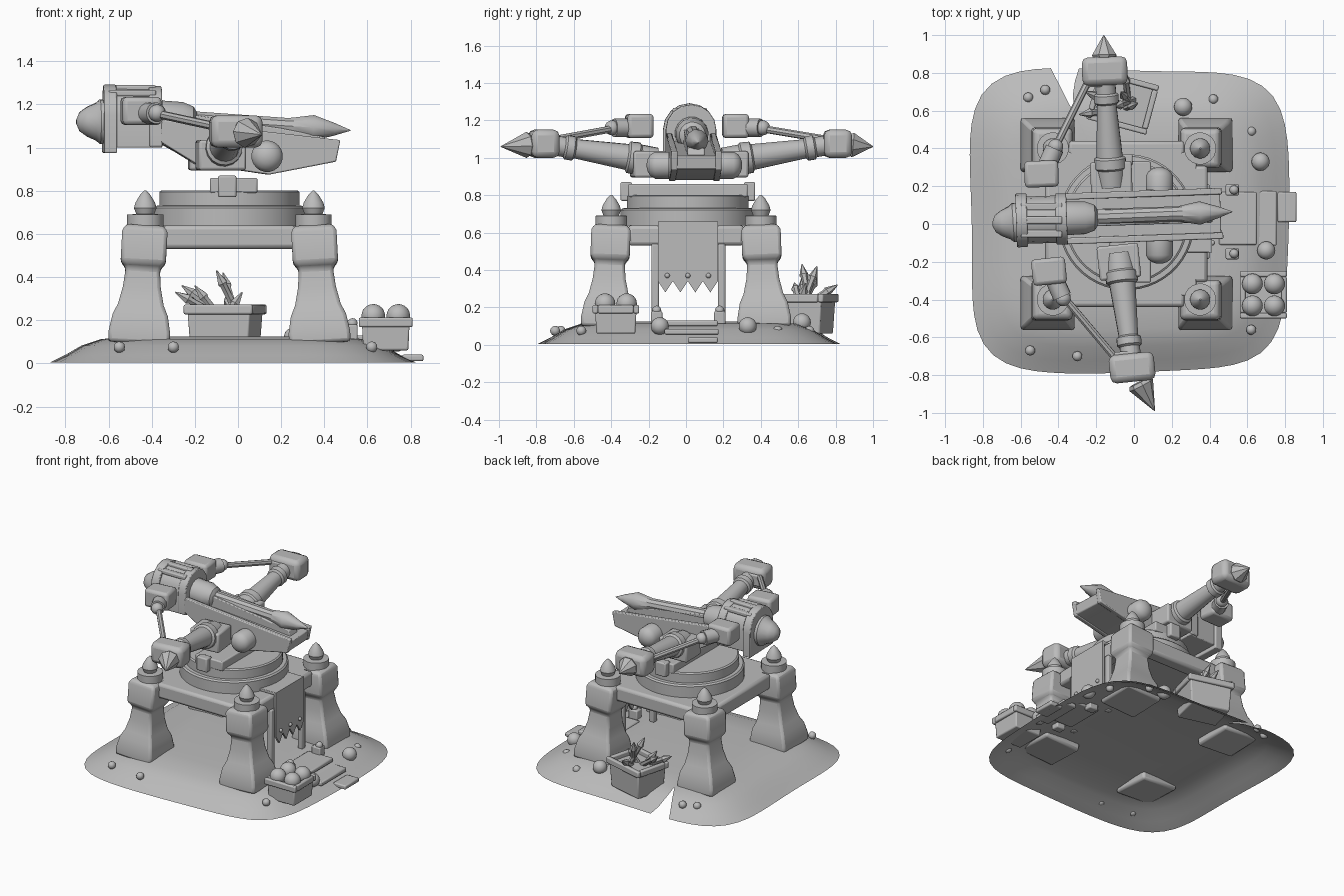
import bpy, bmesh, math, random
from mathutils import Vector, Matrix

if "Cube" in bpy.data.objects:
    bpy.data.objects.remove(bpy.data.objects["Cube"], do_unlink=True)

GREY = (0.5, 0.5, 0.5, 1)
stone = bpy.data.materials.new("plain grey")
stone.use_nodes = True
stone.diffuse_color = GREY
stone.node_tree.nodes["Principled BSDF"].inputs["Base Color"].default_value = GREY


def finish(name, bm, matrix=None, bevel=0, angle=35):
    bmesh.ops.recalc_face_normals(bm, faces=bm.faces)
    mesh = bpy.data.meshes.new(name)
    bm.to_mesh(mesh)
    bm.free()
    mesh.materials.append(stone)
    ob = bpy.data.objects.new(name, mesh)
    bpy.context.collection.objects.link(ob)
    if matrix:
        ob.matrix_world = matrix
    if bevel:
        mod = ob.modifiers.new("bevel", "BEVEL")
        mod.width, mod.segments, mod.limit_method = bevel, 2, 'ANGLE'
    bpy.ops.object.select_all(action='DESELECT')
    ob.select_set(True)
    bpy.context.view_layer.objects.active = ob
    bpy.ops.object.shade_smooth_by_angle(angle=math.radians(angle))
    return ob


def box(name, loc, size, yaw=0, bevel=0.008, taper=1):
    bm = bmesh.new()
    bmesh.ops.create_cube(bm, size=1)
    for v in bm.verts:
        k = taper if v.co.z < 0 else 1
        v.co = Vector((v.co.x * size[0] * k, v.co.y * size[1] * k, v.co.z * size[2]))
    return finish(name, bm, Matrix.Translation(loc) @ Matrix.Rotation(math.radians(yaw), 4, 'Z'), bevel)


def lathe(name, start, toward, profile, segs=20, bevel=0, angle=35):
    """Rings of (distance, radius) from start along the line to toward."""
    bm = bmesh.new()
    k = math.sqrt(2) if segs == 4 else 1
    rings = [[bm.verts.new((r * k * math.cos(a), r * k * math.sin(a), t))
              for a in [math.tau * (i + 0.5) / segs for i in range(segs)]] for t, r in profile]
    for lo, hi in zip(rings, rings[1:]):
        for i in range(segs):
            j = (i + 1) % segs
            bm.faces.new((lo[i], lo[j], hi[j], hi[i]))
    bm.faces.new(rings[0])
    bm.faces.new(rings[-1])
    bmesh.ops.remove_doubles(bm, verts=bm.verts, dist=0.0002)
    turn = Vector((0, 0, 1)).rotation_difference(Vector(toward) - Vector(start))
    return finish(name, bm, Matrix.Translation(start) @ turn.to_matrix().to_4x4(), bevel, angle)


def rod(name, p, q, r, segs=12):
    return lathe(name, p, q, [(0, r), ((Vector(q) - Vector(p)).length, r)], segs)


def ball(name, loc, r, sub=3):
    bm = bmesh.new()
    bmesh.ops.create_icosphere(bm, subdivisions=sub, radius=r)
    return finish(name, bm, Matrix.Translation(loc))


def prism(name, points, depth, to3d, matrix=None, bevel=0.006):
    """Flat outline pushed out to a solid; to3d maps (u, v, w) to a position."""
    bm = bmesh.new()
    a = [bm.verts.new(to3d(u, v, -depth / 2)) for u, v in points]
    b = [bm.verts.new(to3d(u, v, depth / 2)) for u, v in points]
    bm.faces.new(a)
    bm.faces.new(b)
    for i in range(len(a)):
        j = (i + 1) % len(a)
        bm.faces.new((a[i], a[j], b[j], b[i]))
    return finish(name, bm, matrix, bevel)


# Ground mound: an open sheet with a wedge, closing inward, missing at the back
bm = bmesh.new()
N = 80
rings = []
for level, (s, z) in enumerate([(1, 0.005), (0.92, 0.038), (0.83, 0.082), (0.72, 0.113), (0.5, 0.125)]):
    ring = []
    for i in range(N):
        close = {24: 1.9, 25: 0.95}.get(i, 0) * min(level / 3, 1)
        a = math.tau * (i + close) / N
        c, w = math.cos(a), math.sin(a)
        r = (abs(c / 0.84) ** 5 + abs(w / 0.8) ** 5) ** -0.2
        r *= s * (1 + 0.015 * math.sin(3 * a + 1) * s)
        ring.append(bm.verts.new((r * c - 0.03, r * w + 0.02, z)))
    rings.append(ring)
for level, (lo, hi) in enumerate(zip(rings, rings[1:])):
    for i in range(N):
        if level == 3 or i not in (24, 25):
            j = (i + 1) % N
            bm.faces.new((lo[i], lo[j], hi[j], hi[i]))
bm.faces.new(rings[-1])
finish("ground", bm, angle=60)

# Legs with caps and finials
CX = -0.04
leg = [(0, 0.142), (0.05, 0.143), (0.13, 0.128), (0.18, 0.106), (0.26, 0.088), (0.35, 0.079),
       (0.375, 0.105), (0.52, 0.105), (0.55, 0.09)]
finial = [(0, 0.085), (0.06, 0.085), (0.062, 0.042), (0.09, 0.053), (0.115, 0.046), (0.15, 0.025), (0.172, 0.004)]
for sx, side in ((1, "left"), (-1, "right")):
    for sy, end in ((1, "back"), (-1, "front")):
        lathe(f"leg_{end}_{side}", (CX + sx * 0.42, sy * 0.42, 0.09), (CX + sx * 0.39, sy * 0.4, 0.64), leg, 4, 0.016)
        top = (CX + sx * 0.39, sy * 0.4, 0.63)
        lathe(f"finial_{end}_{side}", top, (top[0], top[1], 1), finial)

# Platform and its beams
for s, tag in ((1, "back"), (-1, "front")):
    box(f"beam_{tag}", (CX, s * 0.39, 0.585), (0.62, 0.1, 0.11), bevel=0.02)
for s, tag in ((1, "left"), (-1, "right")):
    box(f"beam_{tag}", (CX + s * 0.38, 0, 0.585), (0.1, 0.62, 0.11), bevel=0.02)
box("platform", (CX, 0, 0.61), (0.74, 0.76, 0.06))

# Turntable
lathe("turntable", (CX, 0.01, 0.63), (CX, 0.01, 1),
      [(0, 0.36), (0.09, 0.36), (0.1, 0.35), (0.101, 0.325), (0.165, 0.325), (0.172, 0.315)], 48)
box("turntable_bar", (-0.02, 0.01, 0.825), (0.22, 0.64, 0.07))
for y in (-0.32, 0.34):
    box("bar_clamp", (-0.05, y, 0.82), (0.085, 0.06, 0.1))

# Stock, seen as a side outline pushed across, with two rails
gun = Matrix.Translation((0, 0.04, 0)) @ Matrix.Rotation(math.radians(2), 4, 'Z')
across = lambda u, v, w: (u, w, v)
along = lambda u, v, w: (w, u, v)
prism("stock", [(-0.38, 1.03), (-0.2, 0.93), (0.14, 0.88), (0.45, 0.94), (0.46, 1.01), (-0.36, 1.09)], 0.22, across, gun)
for y in (-0.118, 0.118):
    prism("stock_rail", [(-0.37, 1.03), (-0.2, 0.925), (0.14, 0.875), (0.45, 0.935), (0.47, 1.035), (-0.36, 1.13)],
          0.034, across, gun @ Matrix.Translation((0, y, 0)))
prism("stock_bed", [(-0.36, 1.06), (0.42, 1.0), (0.4, 1.05), (0.2, 1.09), (-0.2, 1.15), (-0.36, 1.15)], 0.09, across, gun)

# Arched rear housing with bands and a rounded end knob
def arch(r, low):
    return [(-r, low), (r, low)] + [(r * math.cos(a), 1.15 + r * math.sin(a)) for a in [math.pi * i / 8 for i in range(9)]]

rear = gun @ Matrix.Translation((-0.49, 0, 0))
prism("rear_housing", arch(0.125, 1.0), 0.27, along, rear)
for x, r, low in ((-0.105, 0.142, 0.975), (0.105, 0.135, 1.005)):
    prism("housing_band", arch(r, low), 0.06, along, rear @ Matrix.Translation((x, 0, 0)))
for a in (-35, 0, 35):
    t = math.radians(a)
    box("housing_rib", (-0.49, 0.02 + 0.125 * math.sin(t), 1.15 + 0.125 * math.cos(t)), (0.22, 0.04, 0.03))
lathe("rear_knob", (-0.6, 0.01, 1.12), (-0.75, 0, 1.12),
      [(0, 0.105), (0.04, 0.105), (0.06, 0.088), (0.1, 0.07), (0.135, 0.045), (0.15, 0.01)], 16)
lathe("arrow_socket", (-0.36, 0.03, 1.13), (-0.18, 0.035, 1.12),
      [(0, 0.09), (0.1, 0.088), (0.15, 0.07), (0.17, 0.04)], 16)

# Loaded arrow
lathe("arrow", (-0.25, 0.035, 1.13), (0.52, 0.065, 1.08),
      [(0, 0.043), (0.48, 0.04), (0.5, 0.043), (0.6, 0.062), (0.7, 0.03), (0.773, 0.002)], 10)

# Axle with domed drum ends under the stock
rod("axle", (0.13, -0.15, 0.96), (0.14, 0.24, 0.96), 0.05)
for s in (1, -1):
    lathe("axle_drum", (0.135, 0.045 + s * 0.255, 0.96), (0.135, 0.045, 0.96),
          [(0, 0.012), (0.006, 0.035), (0.02, 0.058), (0.045, 0.073), (0.12, 0.073)], 20)

# Bow arms: root, limb, cap, spike, string and string clasp
limb = [(0, 0.075), (0.09, 0.078), (0.1, 0.088), (0.15, 0.085), (0.16, 0.07), (0.44, 0.052),
        (0.45, 0.066), (0.49, 0.066), (0.5, 0.054), (0.6, 0.054)]
arms = {"left": (1, (-0.12, 0.2, 0.98), (-0.155, 0.81, 1.075), (-0.16, 1, 1.06), (-0.49, 0.265, 1.17), 2),
        "right": (-1, (-0.08, -0.16, 0.98), (-0.01, -0.76, 1.075), (0.11, -0.99, 1.06), (-0.45, -0.25, 1.17), 6)}
for side, (s, root, cap, tip, clasp, yaw) in arms.items():
    box(f"bow_root_{side}", (root[0], root[1] + s * 0.04, 0.965), (0.22, 0.18, 0.14), yaw, bevel=0.012)
    lathe(f"bow_limb_{side}", root, cap, limb, 16)
    box(f"bow_cap_{side}", cap, (0.24, 0.15, 0.15), yaw, bevel=0.032)
    base = Vector(cap).lerp(Vector(tip), 0.33)
    lathe(f"bow_spike_{side}", base, tip, [(0, 0.06), (0.02, 0.07), ((Vector(tip) - base).length, 0.002)], 8)
    box(f"string_clasp_{side}", clasp, (0.18, 0.14, 0.13), yaw, bevel=0.02)
    hook = Vector(clasp) + Vector((0.06, s * 0.115, -0.01))
    rod(f"clasp_nut_{side}", hook - Vector((0.03, s * 0.07, 0)), hook + Vector((0.01, s * 0.02, 0)), 0.05)
    ball(f"clasp_ball_{side}", hook + Vector((0.015, s * 0.03, 0)), 0.04)
    rod(f"bow_string_{side}", hook, Vector(cap) + Vector((-0.08, -s * 0.04, 0.02)), 0.02, segs=8)
    box(f"string_anchor_{side}", Vector(cap) + Vector((-0.05, -s * 0.06, 0)), (0.1, 0.05, 0.08), yaw)

# Banner with torn hem, studs, and posts beside it
hem = [(-0.15 + 0.04 * i, 0.28 if i % 2 else 0.34) for i in range(9)]
prism("banner", [(-0.15, 0.66)] + hem + [(0.17, 0.66)], 0.015, along, Matrix.Translation((0.405, 0, 0)), 0)
box("banner_fold", (0.34, 0.01, 0.65), (0.145, 0.32, 0.02), bevel=0.004)
for y in (-0.1, 0.01, 0.12):
    ball("banner_stud", (0.415, y, 0.37), 0.014, 2)
for y in (-0.165, 0.19):
    box("banner_post", (0.38, y, 0.33), (0.04, 0.04, 0.42))
    box("stair_post", (0.52, y * 0.95, 0.13), (0.07, 0.06, 0.1))
    ball("stair_post_knob", (0.53, y * 0.95, 0.185), 0.025, 2)

# Stairs down the mound
for x, y, z, w, d in ((0.55, 0.03, 0.115, 0.2, 0.28), (0.7, 0.03, 0.07, 0.11, 0.29), (0.81, 0.09, 0.025, 0.1, 0.16)):
    box("stair", (x, y, z), (w, d, 0.03))

# Crates: body with a raised rim
def crate(name, loc, w, d, h, yaw, taper):
    m = Matrix.Rotation(math.radians(yaw), 3, 'Z')
    box(name, loc, (w - 0.03, d - 0.03, h), yaw, taper=taper)
    for s in (-1, 1):
        up = Vector((0, 0, h / 2 + 0.01))
        box(name + "_rim", Vector(loc) + up + m @ Vector((0, s * (d / 2 - 0.015), 0)), (w, 0.03, 0.045), yaw)
        box(name + "_rim", Vector(loc) + up + m @ Vector((s * (w / 2 - 0.015), 0, 0)), (0.03, d - 0.06, 0.045), yaw)

crate("ball_crate", (0.685, -0.375, 0.12), 0.25, 0.25, 0.12, 0, 0.95)
for x in (-0.058, 0.058):
    for y in (-0.058, 0.058):
        ball("crate_ball", (0.685 + x, -0.375 + y, 0.22), 0.055)
crate("bolt_crate", (-0.06, 0.645, 0.15), 0.33, 0.27, 0.18, -15, 0.92)

# Spare bolts leaning in the crate
random.seed(4)
for x, y, z in ((-0.29, 0.58, 0.33), (-0.26, 0.7, 0.36), (-0.2, 0.62, 0.36), (-0.1, 0.62, 0.43),
                (-0.07, 0.7, 0.42), (-0.05, 0.81, 0.32), (0.02, 0.64, 0.33)):
    p = Vector((-0.03 + random.uniform(-0.05, 0.05), 0.64 + random.uniform(-0.04, 0.04), 0.2))
    n = (Vector((x, y, z)) - p).length
    lathe("spare_bolt", p, (x, y, z), [(0, 0.018), (n - 0.08, 0.018), (n - 0.065, 0.025), (n, 0.003)], 6)

# Loose balls and pebbles on the mound
for x, y, z in ((0.26, 0.62, 0.12), (0.67, 0.33, 0.1), (0.7, -0.14, 0.1)):
    ball("loose_ball", (x, y, z), 0.048)
for x, y in ((-0.56, 0.67), (-0.47, 0.71), (0.42, 0.66), (0.62, 0.49), (0.62, -0.56), (-0.55, -0.67), (-0.3, -0.7)):
    ball("pebble", (x, y, 0.075), 0.027, 2)
